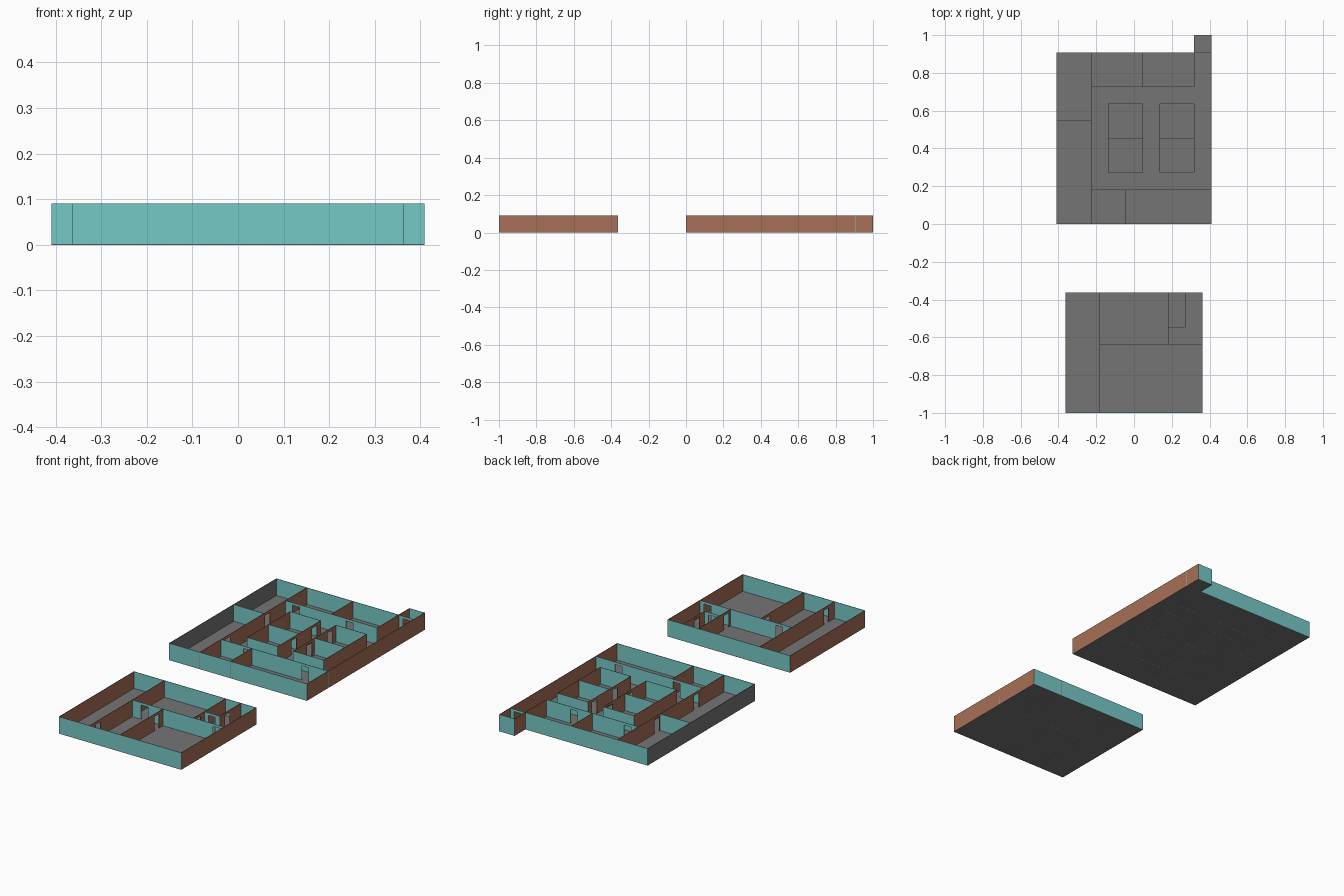
import bpy, bmesh

if "Cube" in bpy.data.objects:
    bpy.data.objects.remove(bpy.data.objects["Cube"])

U = 1 / 11          # plan module
T = 0.0025          # wall thickness
DOOR_W, DOOR_H = 0.45, 0.85


def material(name, rgb):
    m = bpy.data.materials.new(name)
    m.diffuse_color = (*rgb, 1)
    m.use_nodes = True
    m.node_tree.nodes["Principled BSDF"].inputs["Base Color"].default_value = m.diffuse_color
    return m


TEAL = material("teal", (0.18, 0.59, 0.575))
BROWN = material("brown", (0.39, 0.162, 0.093))
GREY = material("grey", (0.178, 0.178, 0.178))


def extrude(name, pts, vec, mat):
    """Solid made by extruding a flat outline along vec."""
    bm = bmesh.new()
    f = bm.faces.new([bm.verts.new(p) for p in pts])
    r = bmesh.ops.extrude_face_region(bm, geom=[f])
    bmesh.ops.translate(bm, vec=vec,
                        verts=[v for v in r["geom"] if isinstance(v, bmesh.types.BMVert)])
    bmesh.ops.triangulate(bm, faces=[f for f in bm.faces if len(f.verts) > 4])
    bmesh.ops.recalc_face_normals(bm, faces=bm.faces)
    me = bpy.data.meshes.new(name)
    bm.to_mesh(me)
    bm.free()
    me.materials.append(mat)
    ob = bpy.data.objects.new(name, me)
    bpy.context.collection.objects.link(ob)
    return ob


def wall(name, axis, at, a, b, doors=(), mat=None, side=0):
    """Wall running along axis from a to b (modules), with door notches.
    side shifts the thickness so outer walls stay inside the outline."""
    prof = [(a, 0)]
    for d in sorted(doors):
        l, r = d - DOOR_W / 2, d + DOOR_W / 2
        prof += [(l, 0), (l, DOOR_H), (r, DOOR_H), (r, 0)]
    prof += [(b, 0), (b, 1), (a, 1)]
    c = at * U - T / 2 + side * T / 2
    if axis == "x":
        pts, vec = [(s * U, c, z * U) for s, z in prof], (0, T, 0)
    else:
        pts, vec = [(c, s * U, z * U) for s, z in prof], (T, 0, 0)
    return extrude(name, pts, vec, mat or (TEAL if axis == "x" else BROWN))


def floor(name, outline):
    extrude(name, [(x * U, y * U, 0.0003) for x, y in outline], (0, 0, 0.001), GREY)


# Large block: floor and outer walls, with the entrance porch at the back right
floor("large_floor", [(-4.5, 0), (4.5, 0), (4.5, 11), (3.5, 11), (3.5, 10), (-4.5, 10)])
wall("large_front_wall", "x", 0, -4.5, 4.5, side=1)
wall("large_back_wall", "x", 10, -4.5, 4.5, [4.0], side=-1)
wall("large_left_wall", "y", -4.5, 0, 10, mat=GREY, side=1)
wall("large_right_wall", "y", 4.5, 0, 11, side=-1)
wall("porch_back_wall", "x", 11, 3.5, 4.5, side=-1)
wall("porch_side_wall", "y", 3.5, 8, 11)

# Large block: partitions around the ring corridor
wall("left_wing_wall", "y", -2.5, 0, 10, [2.6, 6.3])
wall("left_wing_divider", "x", 6, -4.5, -2.5)
wall("front_rooms_wall", "x", 2, -2.5, 4.5, [-0.8, 3.0])
wall("front_rooms_divider", "y", -0.5, 0, 2)
wall("back_rooms_wall", "x", 8, -2.5, 3.5, [-1.8, 1.7])
wall("back_rooms_divider", "y", 0.5, 8, 10)

# Large block: two central islands of two rooms each
for side, x0, x1, door_x in (("left", -1.5, 0.5, 0.5), ("right", 1.5, 3.5, 1.5)):
    for x in (x0, x1):
        wall(side + "_island_side", "y", x, 3, 7, [4.5, 6.4] if x == door_x else ())
    for y in (3, 5, 7):
        wall(side + "_island_cross", "x", y, x0, x1)

# Small block: floor and outer walls
floor("small_floor", [(-4, -11), (4, -11), (4, -4), (-4, -4)])
wall("small_front_wall", "x", -11, -4, 4, side=1)
wall("small_back_wall", "x", -4, -4, 4, side=-1)
wall("small_left_wall", "y", -4, -11, -4, side=1)
wall("small_right_wall", "y", 4, -11, -4, side=-1)

# Small block: partitions
wall("small_wing_wall", "y", -2, -11, -4, [-10.2])
wall("small_cross_wall", "x", -7, -2, 4, [-1.2, 3.5])
wall("small_front_divider", "y", 0, -11, -7, [-7.6])
wall("small_back_divider", "y", 2, -7, -4, [-6.6])
wall("closet_side_wall", "y", 3, -6, -4, [-5.3])
wall("closet_front_wall", "x", -6, 2, 3, [2.5])
